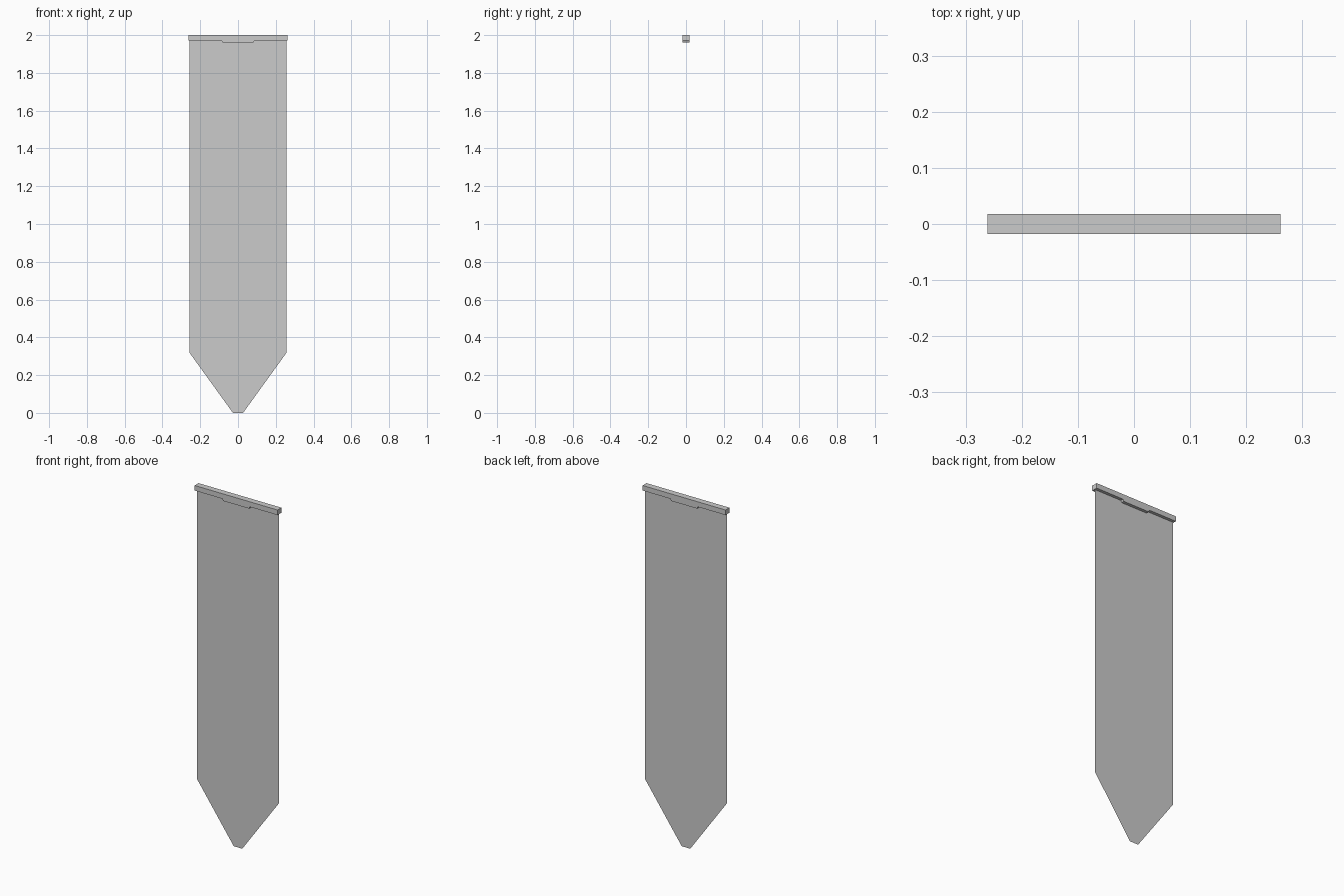
import bpy, bmesh
from mathutils import Vector

if "Cube" in bpy.data.objects:
    bpy.data.objects.remove(bpy.data.objects["Cube"])


def sheet(name, half, depth=0.0):
    """Mirror a right-hand outline (x, z) across x = 0, fill it, extrude along y."""
    outline = half + [(-x, z) for x, z in reversed(half)]
    bm = bmesh.new()
    face = bm.faces.new([bm.verts.new((x, -depth / 2, z)) for x, z in outline])
    if depth:
        ext = bmesh.ops.extrude_face_region(bm, geom=[face])
        moved = [v for v in ext["geom"] if isinstance(v, bmesh.types.BMVert)]
        bmesh.ops.translate(bm, verts=moved, vec=Vector((0, depth, 0)))
    bmesh.ops.recalc_face_normals(bm, faces=bm.faces)
    mesh = bpy.data.meshes.new(name)
    bm.to_mesh(mesh)
    bm.free()
    obj = bpy.data.objects.new(name, mesh)
    bpy.context.collection.objects.link(obj)
    return obj


# Hanging cloth: a single thin sheet with a blunt pointed tail
sheet("banner_cloth", [(0.027, 0.0), (0.257, 0.319), (0.257, 1.972)])

# Top bar with a slightly deeper middle section
sheet("top_bar", [(0.082, 1.96), (0.087, 1.971), (0.2615, 1.971), (0.2615, 2.0)], 0.035)
